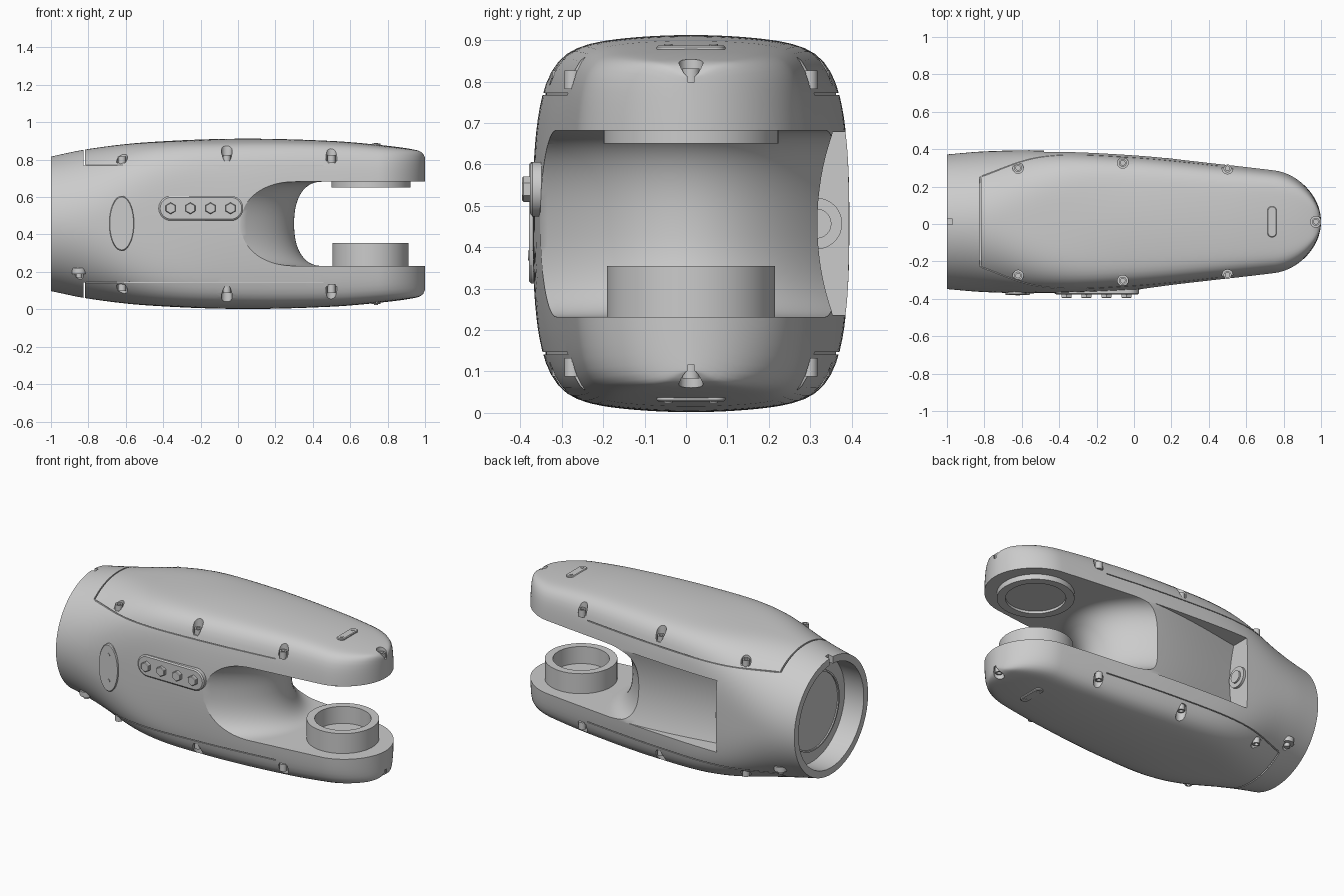
import bpy, math

if "Cube" in bpy.data.objects:
    bpy.data.objects.remove(bpy.data.objects["Cube"])

CY, CZ = 0.012, 0.457          # centre line of the arm

# half width and half height of the shell along x
W = [(-1, .36), (-.8, .376), (-.5, .382), (0, .365), (.5, .312), (.75, .282), (1, .25)]
H = [(-1, .36), (-.8, .40), (-.5, .435), (0, .455), (.5, .443), (.8, .417), (.95, .395), (.985, .38), (1, .355)]


def curve(tab, x):
    """Smooth interpolation through a table."""
    i = max(k for k in range(len(tab) - 1) if tab[k][0] <= x or k == 0)
    def slope(k):
        a, b = tab[max(k - 1, 0)], tab[min(k + 1, len(tab) - 1)]
        return (b[1] - a[1]) / (b[0] - a[0])
    (x0, y0), (x1, y1) = tab[i], tab[i + 1]
    d = x1 - x0
    t = (x - x0) / d
    return ((2*t**3 - 3*t*t + 1) * y0 + (t**3 - 2*t*t + t) * d * slope(i)
            + (3*t*t - 2*t**3) * y1 + (t**3 - t*t) * d * slope(i + 1))


def section(x, phi):
    """Point of the shell: round at the back, boxy with bowed sides in front."""
    t = min(1, max(0, x + 1)) ** 1.5
    s = t * t * (3 - 2 * t)
    n = 2 + 7 * s
    w, h = curve(W, x), curve(H, x)
    if x > .75:
        w *= max(.02, math.sqrt(max(0, 1 - ((x - .75) / .25) ** 2)))
    c, q = math.cos(phi), math.sin(phi)
    r = (abs(c) ** n + abs(q) ** n) ** (-1 / n)
    y, z = w * r * c, h * r * q
    return y * (1 - .1 * s * (z / .455) ** 2), z * (1 - .07 * s * (y / .36) ** 2)


def surface_y(x, dz):
    lo, hi = 0, math.pi / 2
    for _ in range(30):
        m = (lo + hi) / 2
        lo, hi = (m, hi) if section(x, m)[1] < dz else (lo, m)
    return section(x, lo)[0]


def make(name, parts):
    """One object from a list of lofts, each a list of rings."""
    import bmesh
    bm = bmesh.new()
    for rings in parts:
        vs = [[bm.verts.new(p) for p in ring] for ring in rings]
        n = len(vs[0])
        for a, b in zip(vs, vs[1:]):
            for i in range(n):
                j = (i + 1) % n
                bm.faces.new((a[i], a[j], b[j], b[i]))
        bm.faces.new(vs[0])
        bm.faces.new(vs[-1])
    bmesh.ops.recalc_face_normals(bm, faces=bm.faces)
    me = bpy.data.meshes.new(name)
    bm.to_mesh(me)
    bm.free()
    ob = bpy.data.objects.new(name, me)
    bpy.context.collection.objects.link(ob)
    return ob


def turned(c, axis, prof, n=32, la=0, lb=0, ea=1):
    """Turned profile (radius, height); la/lb stretch it to a slot, ea to an oval."""
    rings = []
    for r, h in prof:
        ring = []
        for i in range(n):
            t = 2 * math.pi * (i + .5) / n
            ct, st = math.cos(t), math.sin(t)
            a = r * ct * ea + math.copysign(la, ct)
            b = r * st + math.copysign(lb, st)
            o = {'z': (a, b, h), 'x': (h, a, b), 'y': (a, h, b)}[axis]
            ring.append(tuple(p + q for p, q in zip(c, o)))
        rings.append(ring)
    return rings


def box(x0, x1, y0, y1, z0, z1):
    return [[(x, y0, z0), (x, y1, z0), (x, y1, z1), (x, y0, z1)] for x in (x0, x1)]


def smooth(ob, angle=32):
    bpy.ops.object.select_all(action='DESELECT')
    ob.select_set(True)
    bpy.context.view_layer.objects.active = ob
    bpy.ops.object.shade_smooth_by_angle(angle=math.radians(angle))


# shell
xs = [-1 + 1.75 * i / 40 for i in range(40)] + [.75 + .25 * math.sin(math.pi / 2 * i / 18) for i in range(19)]
shell = make("arm_shell", [[[(x, CY + y, CZ + z) for y, z in
             (section(x, 2 * math.pi * i / 128) for i in range(128))] for x in xs]])
cutters = []

# fork slot with a flared, saddle shaped end wall
rings = []
for k in range(41):
    v = -1.3 + 2.6 * k / 40
    x0, rx = .3 - .27 * v * v, .15 + .1 * v * v
    ring = []
    for i in range(33):
        a = math.pi * (i / 32 - .5)
        z = math.copysign(abs(math.sin(a)) ** .87, a) * .225
        ring.append((x0 + rx * (1 - max(0, math.cos(a)) ** .87), CY + .355 * v, CZ + z))
    rings.append(ring + [(1.2, CY + .355 * v, CZ + .225), (1.2, CY + .355 * v, CZ - .225)])
cutters.append(make("slot_cutter", [rings]))

# side window with a hollow floor
rings = []
for k in range(13):
    t = k / 12
    x, ym = -.48 + .7 * t, .24 + .08 * math.sin(t * math.pi / 2)
    rings.append([(x, ym + .035 * (i / 8 - 1) ** 2, CZ - .221 + .442 * i / 16) for i in range(17)]
                 + [(x, .6, CZ + .221), (x, .6, CZ - .221)])
cutters.append(make("window_cutter", [rings]))

# rear bore and its key notch
cutters.append(make("bore_cutter", [turned((-1, CY, CZ), 'x', [(.318, -.1), (.318, .13)], 64)]))
cutters.append(make("notch_cutter", [box(-1.1, -.97, CY - .016, CY + .016, CZ + .28, CZ + .5)]))

# screws along the lid edges, mirrored top and bottom
pockets, screws = [], []
spots = [(x, sy * y, d) for x, y, d in ((-.62, .288, .325), (-.06, .315, .335), (.5, .285, .335)) for sy in (-1, 1)]
for x, y, d in spots + [(.972, 0, .34)]:
    for s in (-1, 1):
        c = (x, CY + y, CZ + s * d)
        pockets.append(turned(c, 'z', [(.029, 0), (.029, s * .3)], 24))
        screws.append(turned(c, 'z', [(r, s * h) for r, h in
                      ((.021, -.01), (.021, .034), (.012, .034), (.012, .018))], 24))
# drain plugs near the rear
for sy in (-1, 1):
    c = (-.85, CY + sy * surface_y(-.85, .27), .2)
    pockets.append(turned(c, 'z', [(.024, 0), (.024, -.2)], 24))
    screws.append(turned(c, 'z', [(.038, -.01), (.038, .02)], 24))
    screws.append(turned(c, 'z', [(.016, 0), (.016, -.03)], 24))
cutters.append(make("screw_pocket_cutter", pockets))
smooth(make("screws", screws))

# lid seams
seams = []
for s in (-1, 1):
    z0, z1 = sorted((CZ + s * .313, CZ + s * .6))
    seams.append(box(-.826, -.818, -.6, .6, z0, z1))
    for sy in (-1, 1):
        rings = []
        for k in range(31):
            x = -.814 + 1.27 * k / 30
            y, z = CY + sy * surface_y(x, .313), CZ + s * .313
            rings.append([(x, y - .007, z - .0025), (x, y + .007, z - .0025),
                          (x, y + .007, z + .0025), (x, y - .007, z + .0025)])
        seams.append(rings)
cutters.append(make("seam_cutter", seams))

# cut the shell
for c in cutters:
    c.hide_render = True
    m = shell.modifiers.new(c.name, 'BOOLEAN')
    m.operation, m.solver, m.object = 'DIFFERENCE', 'EXACT', c
dg = bpy.context.evaluated_depsgraph_get()
dg.update()
cut = bpy.data.meshes.new_from_object(shell.evaluated_get(dg))
shell.modifiers.clear()
shell.data = cut
for c in cutters:
    bpy.data.objects.remove(c)
smooth(shell, 30)

# joint hubs inside the fork
smooth(make("lower_hub", [turned((.708, CY, .22), 'z', [(.203, 0), (.203, .135), (.158, .135), (.158, .03)], 64)]))
smooth(make("upper_hub", [turned((.711, CY, .70), 'z', [(.212, 0), (.212, -.05), (.165, -.05), (.165, -.035)], 64)]))

# rear disc in the bore
smooth(make("rear_disc", [turned((-.86, CY, CZ), 'x', [(.24, 0), (.24, -.03), (.23, -.03), (.23, -.022)], 64)]))

# connector on the window end wall
smooth(make("window_connector", [turned((-.485, .315, CZ), 'x', [(.062, 0), (.062, .02), (.036, .02), (.036, .03)], 40)]))

# front plates: oval cover and bolted strip
smooth(make("oval_cover", [turned((-.622, 0, .459), 'y', [(.147, -.33), (.147, -.374), (.141, -.379)], 64, ea=.45)]
            + [turned((-.622, 0, z), 'y', [(.012, -.37), (.012, -.382)], 20) for z in (.38, .54)]))
smooth(make("bolt_strip", [turned((-.198, 0, .54), 'y', [(.066, -.335), (.066, -.371), (.058, -.377)], 48, la=.16)]))
make("hex_bolts", [turned((x, 0, .54), 'y', [(.031, -.37), (.031, -.392), (.027, -.396)], 6)
                   for x in (-.36, -.255, -.147, -.04)])

# small slot covers on the lids
covers = []
for s in (-1, 1):
    c = (.738, CY, CZ)
    covers.append(turned(c, 'z', [(.025, s * .40), (.025, s * .426), (.021, s * .43)], 32, lb=.058))
    covers += [turned((.738, CY + y, CZ), 'z', [(.01, s * .42), (.01, s * .433)], 16) for y in (-.055, .055)]
smooth(make("lid_covers", covers))
